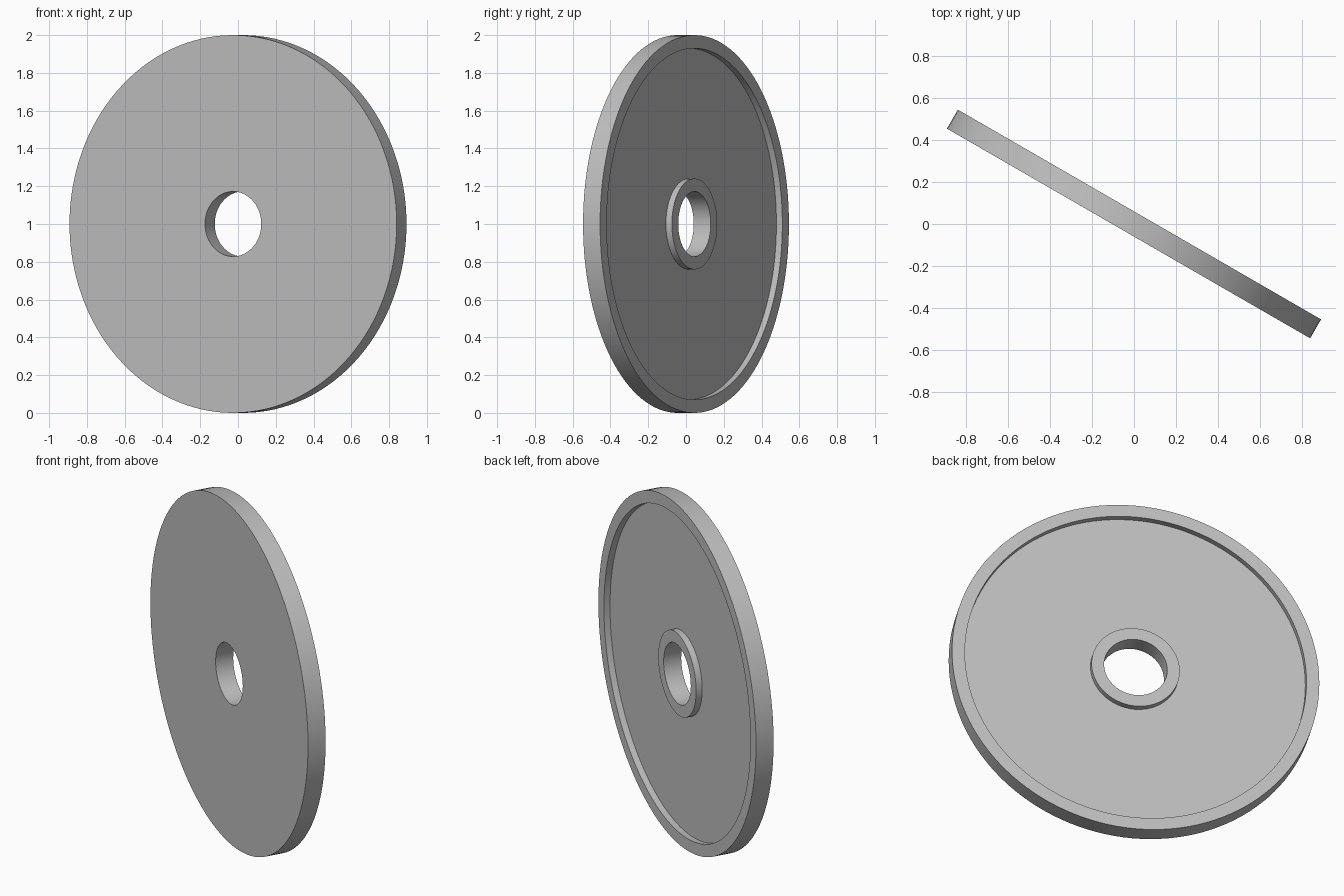
import bpy
import bmesh
import math
from mathutils import Matrix, Vector

if "Cube" in bpy.data.objects:
    bpy.data.objects.remove(bpy.data.objects["Cube"])

SEGMENTS = 128
OUTER, RIM_INNER, HUB, BORE = 1.0, 0.93, 0.24, 0.172
HALF = 0.052      # half thickness
FLOOR = 0.016     # level of the recessed web on the back

# Single grey material
grey = bpy.data.materials.new("plain grey")
grey.use_nodes = True
colour = (0.52, 0.52, 0.52, 1)
grey.diffuse_color = colour
grey.node_tree.nodes["Principled BSDF"].inputs["Base Color"].default_value = colour


def lathe(name, profile):
    """Revolve a closed (radius, height) profile around the local z axis."""
    bm = bmesh.new()
    verts = [bm.verts.new((r, 0, h)) for r, h in profile]
    edges = [bm.edges.new((v, verts[(i + 1) % len(verts)])) for i, v in enumerate(verts)]
    bmesh.ops.spin(bm, geom=verts + edges, cent=(0, 0, 0), axis=(0, 0, 1),
                   angle=math.tau, steps=SEGMENTS, use_merge=True)
    bmesh.ops.remove_doubles(bm, verts=bm.verts, dist=1e-5)
    bmesh.ops.recalc_face_normals(bm, faces=bm.faces)
    mesh = bpy.data.meshes.new(name)
    bm.to_mesh(mesh)
    bm.free()
    mesh.materials.append(grey)
    obj = bpy.data.objects.new(name, mesh)
    bpy.context.collection.objects.link(obj)
    return obj


# Disc with flat front, raised rim and raised hub ring on the back, bored through
disc = lathe("recessed_disc", [
    (BORE, -HALF), (OUTER, -HALF), (OUTER, HALF), (RIM_INNER, HALF),
    (RIM_INNER, FLOOR), (HUB, FLOOR), (HUB, HALF), (BORE, HALF)])

# Stand upright, with the axle turned 30 degrees about the vertical
disc.matrix_world = (Matrix.Translation(Vector((0, 0, OUTER)))
                     @ Matrix.Rotation(math.radians(-30), 4, "Z")
                     @ Matrix.Rotation(math.radians(-90), 4, "X"))

bpy.ops.object.select_all(action="DESELECT")
disc.select_set(True)
bpy.context.view_layer.objects.active = disc
bpy.ops.object.shade_smooth_by_angle(angle=math.radians(30))
